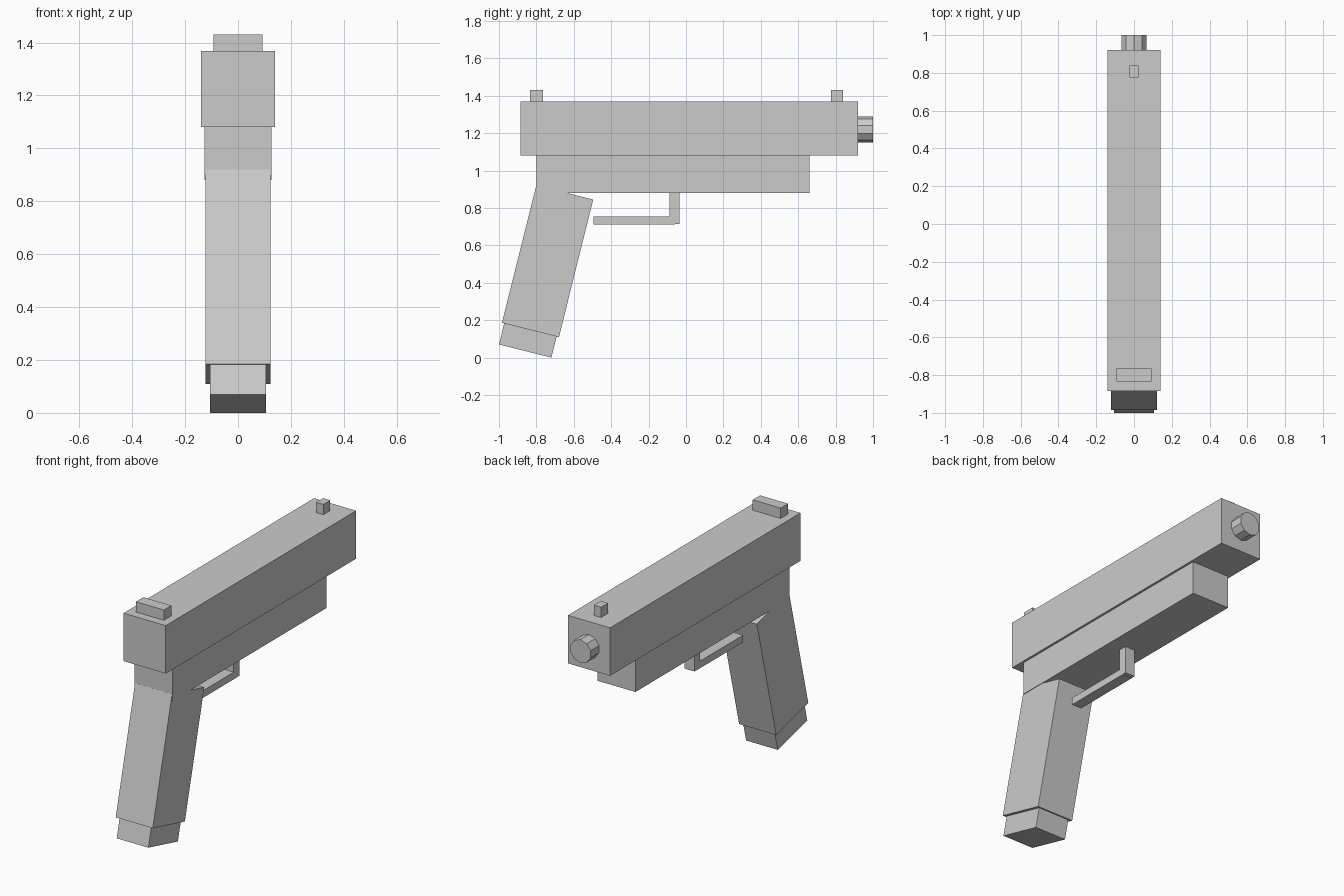
import bpy
from math import radians, pi

if "Cube" in bpy.data.objects:
    bpy.data.objects.remove(bpy.data.objects["Cube"])


def box(name, center, size, tilt=0.0):
    bpy.ops.mesh.primitive_cube_add(size=1, location=center, rotation=(tilt, 0, 0))
    ob = bpy.context.object
    ob.name = name
    ob.scale = size
    bpy.ops.object.transform_apply(location=False, rotation=False, scale=True)
    return ob


def span(name, width, y0, y1, z0, z1):
    return box(name, (0, (y0 + y1) / 2, (z0 + z1) / 2), (width, y1 - y0, z1 - z0))


# Slide, frame and sights
span("slide", 0.28, -0.885, 0.92, 1.08, 1.368)
span("frame", 0.253, -0.80, 0.66, 0.88, 1.08)
span("rear_sight", 0.186, -0.835, -0.765, 1.36, 1.43)
span("front_sight", 0.048, 0.775, 0.84, 1.36, 1.43)

# Raked grip and magazine base
rake = radians(-14)
box("grip", (0, -0.74, 0.515), (0.246, 0.314, 0.758), rake)
box("magazine", (0, -0.844, 0.0985), (0.21, 0.289, 0.131), rake)

# Trigger guard: open-ended bar and front post
span("guard_bar", 0.065, -0.495, -0.06, 0.712, 0.755)
span("guard_post", 0.065, -0.087, -0.034, 0.713, 0.89)

# Ten-sided muzzle, one corner pointing up
bpy.ops.mesh.primitive_cylinder_add(vertices=10, radius=0.07, depth=0.12,
                                    location=(0, 0.94, 1.22), rotation=(pi / 2, 0, 0))
bpy.context.object.name = "muzzle"
